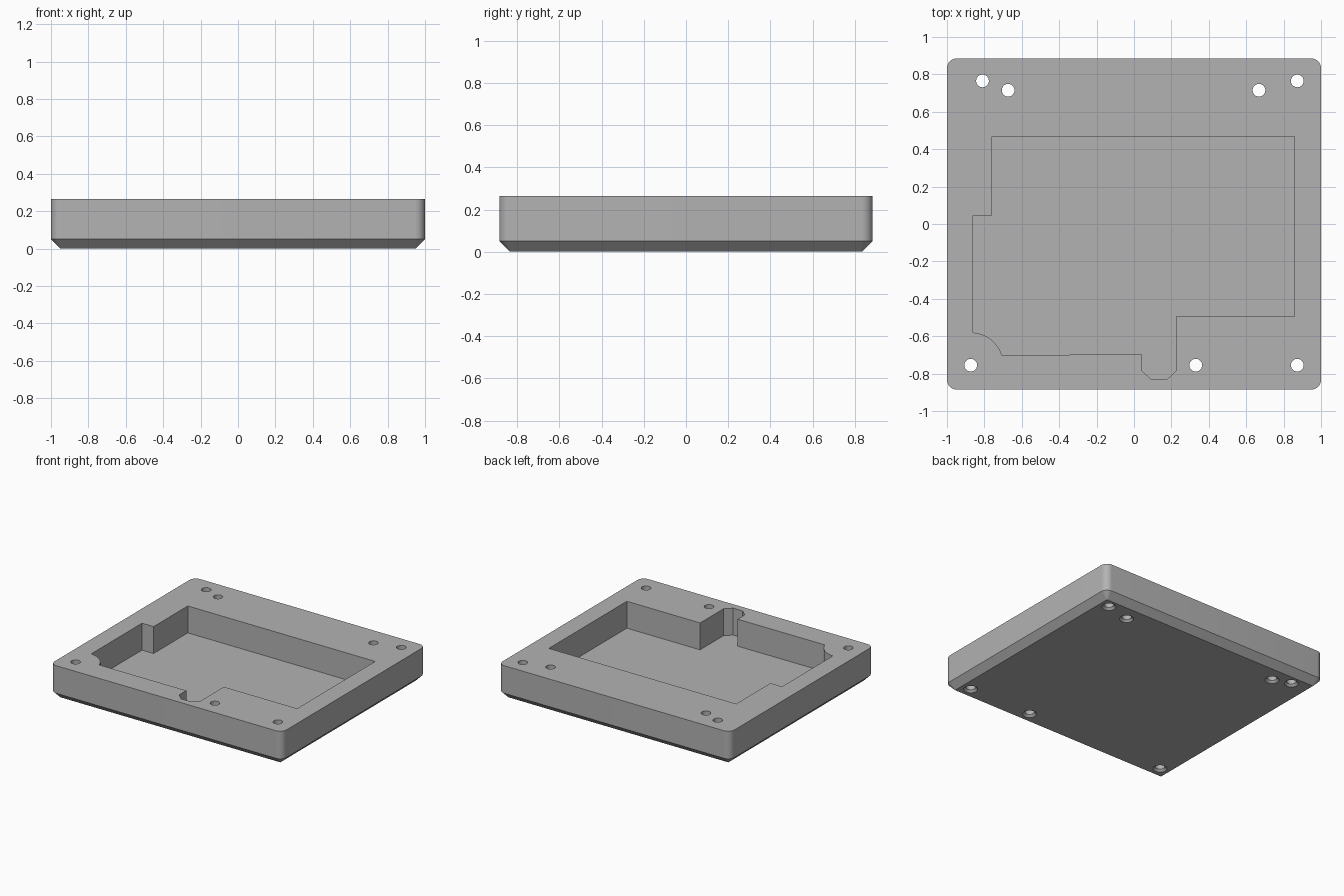
import bpy, bmesh, math

if "Cube" in bpy.data.objects:
    bpy.data.objects.remove(bpy.data.objects["Cube"])

grey = bpy.data.materials.new("light_grey")
grey.diffuse_color = (0.45, 0.45, 0.45, 1)
grey.use_nodes = True
grey.node_tree.nodes["Principled BSDF"].inputs["Base Color"].default_value = grey.diffuse_color

HX, HY, H = 1.0, 0.885, 0.265
CHAMFER, RADIUS, FLOOR = 0.05, 0.053, 0.055


def arc(cx, cy, r, a0, a1, n):
    """Points on an arc, angles in degrees."""
    angles = [math.radians(a0 + (a1 - a0) * i / n) for i in range(n + 1)]
    return [(cx + r * math.cos(a), cy + r * math.sin(a)) for a in angles]


def rounded_rect(inset):
    """Anticlockwise outline of the case, shrunk by inset."""
    r, pts = RADIUS - inset, []
    for i, (sx, sy) in enumerate([(1, 1), (-1, 1), (-1, -1), (1, -1)]):
        pts += arc(sx * (HX - RADIUS), sy * (HY - RADIUS), r, 90 * i, 90 * i + 90, 10)
    return pts


def loft(name, layers):
    """Closed solid through equal-length outlines given as (points, z)."""
    bm = bmesh.new()
    rings = [[bm.verts.new((x, y, z)) for x, y in pts] for pts, z in layers]
    for a, b in zip(rings, rings[1:]):
        for i in range(len(a)):
            j = (i + 1) % len(a)
            bm.faces.new((a[i], a[j], b[j], b[i]))
    bm.faces.new(rings[0][::-1])
    bm.faces.new(rings[-1])
    bmesh.ops.recalc_face_normals(bm, faces=bm.faces)
    me = bpy.data.meshes.new(name)
    bm.to_mesh(me)
    bm.free()
    me.materials.append(grey)
    ob = bpy.data.objects.new(name, me)
    bpy.context.collection.objects.link(ob)
    return ob


# Case body with rounded corners and a chamfered underside
case = loft("case_body", [(rounded_rect(CHAMFER), 0), (rounded_rect(0), CHAMFER),
                          (rounded_rect(0), H)])

# Stepped pocket, with a curved wall around the front left screw
pocket = [(-0.76, 0.467), (-0.76, 0.045), (-0.86, 0.045)]
pocket += arc(-0.873, -0.755, 0.175, 85.7, 18.3, 12)
pocket += [(0.043, -0.698), (0.043, -0.785), (0.093, -0.832), (0.175, -0.832),
           (0.225, -0.785), (0.225, -0.495), (0.857, -0.495), (0.857, 0.467)]
cutters = [loft("pocket_cutter", [(pocket, FLOOR), (pocket, H + 0.1)])]

# Screw holes, countersunk from below
holes = [(-0.81, 0.765), (-0.673, 0.715), (0.668, 0.715), (0.873, 0.765),
         (-0.873, -0.755), (0.33, -0.755), (0.873, -0.755)]
for x, y in holes:
    def circle(r):
        return arc(x, y, r, 0, 352.5, 47)
    cutters.append(loft("hole_cutter", [(circle(0.06), -0.01), (circle(0.034), 0.016),
                                        (circle(0.034), H + 0.1)]))

# Cut everything and apply
bpy.context.view_layer.objects.active = case
case.select_set(True)
for c in cutters:
    c.select_set(False)
    c.hide_render = True
    mod = case.modifiers.new("cut", "BOOLEAN")
    mod.operation, mod.solver, mod.object = "DIFFERENCE", "EXACT", c
    bpy.ops.object.modifier_apply(modifier=mod.name)
for c in cutters:
    bpy.data.objects.remove(c)

bpy.ops.object.shade_smooth_by_angle(angle=math.radians(25))
